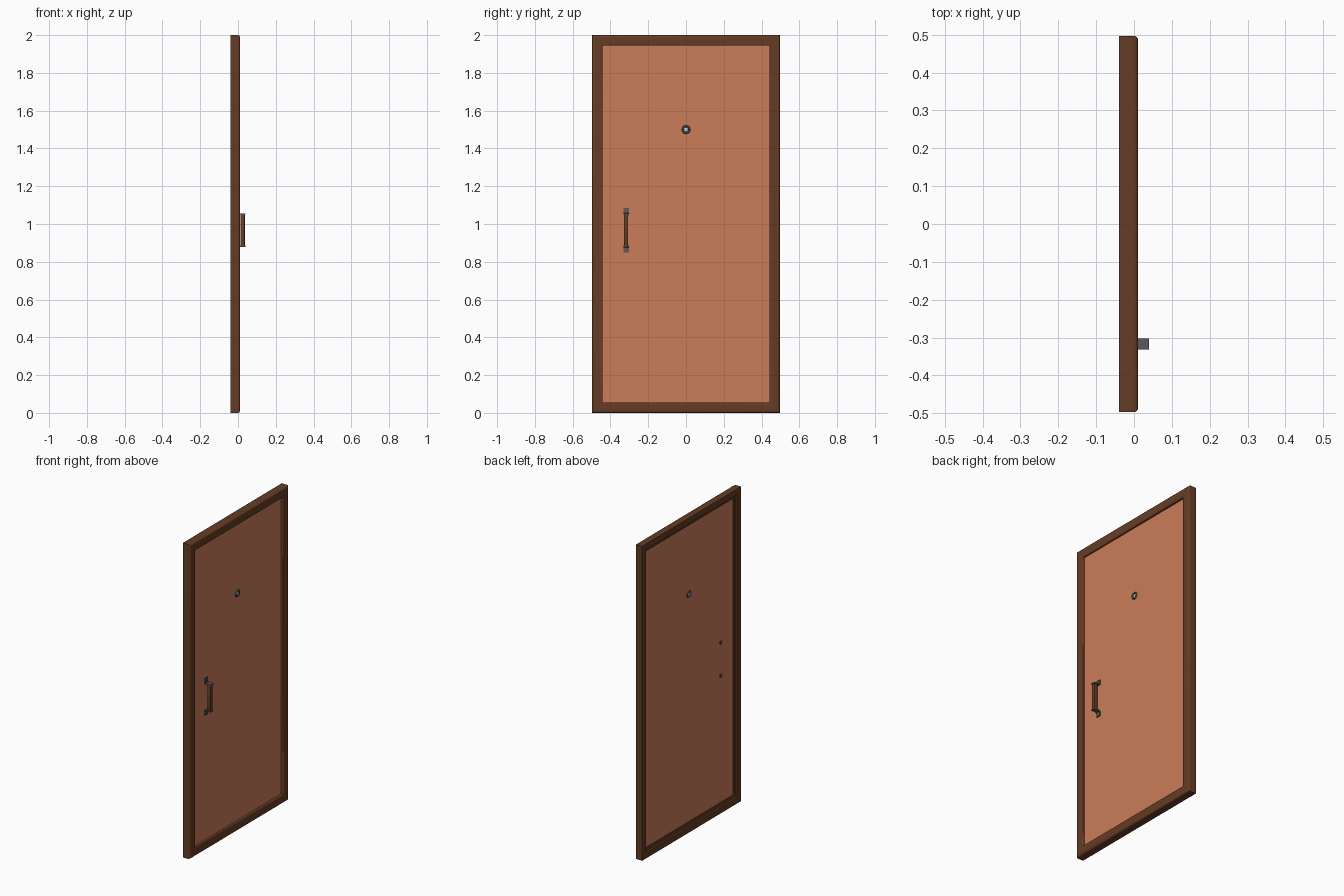
import bpy, bmesh, math
from mathutils import Matrix

if "Cube" in bpy.data.objects:
    bpy.data.objects.remove(bpy.data.objects["Cube"])


def mat(name, col):
    m = bpy.data.materials.new(name)
    m.diffuse_color = (*col, 1)
    m.use_nodes = True
    m.node_tree.nodes["Principled BSDF"].inputs["Base Color"].default_value = m.diffuse_color
    return m


WOOD = mat("dark_wood", (0.13, 0.045, 0.018))
PANEL = mat("panel_paint", (0.6, 0.2, 0.1))
METAL = mat("dark_metal", (0.1, 0.1, 0.1))
LENS = mat("lens_glass", (0.45, 0.62, 0.62))


def finish(name, bm, material, smooth=False):
    bmesh.ops.recalc_face_normals(bm, faces=bm.faces)
    me = bpy.data.meshes.new(name)
    bm.to_mesh(me)
    bm.free()
    ob = bpy.data.objects.new(name, me)
    bpy.context.collection.objects.link(ob)
    me.materials.append(material)
    if smooth:
        bpy.ops.object.select_all(action='DESELECT')
        bpy.context.view_layer.objects.active = ob
        ob.select_set(True)
        bpy.ops.object.shade_smooth_by_angle(angle=math.radians(40))
    return ob


def box(name, x, y, z, material, bevel=0):
    bm = bmesh.new()
    bmesh.ops.create_cube(bm, size=1)
    for v in bm.verts:
        v.co = [(r[0] + r[1]) / 2 + c * (r[1] - r[0]) for r, c in zip((x, y, z), v.co)]
    if bevel:
        bmesh.ops.bevel(bm, geom=bm.edges[:], offset=bevel, segments=2,
                        profile=0.5, affect='EDGES')
    return finish(name, bm, material, bool(bevel))


def lathe(name, profile, y, z, material, n=24):
    # profile of (radius, x) revolved about the x axis
    bm = bmesh.new()
    vs = [bm.verts.new((x, r, 0)) for r, x in profile]
    es = [bm.edges.new(p) for p in zip(vs, vs[1:])]
    bmesh.ops.spin(bm, geom=vs + es, cent=(0, 0, 0), axis=(1, 0, 0),
                   angle=2 * math.pi, steps=n)
    bmesh.ops.remove_doubles(bm, verts=bm.verts, dist=1e-5)
    bm.transform(Matrix.Translation((0, y, z)))
    return finish(name, bm, material, True)


# Mitred frame: (inset from outer edge, x) section carried round four corners
R = 0.012
section = [(0, -0.04)]
section += [(R - R * math.cos(a), 0.011 - R + R * math.sin(a))
            for a in (i * math.pi / 8 for i in range(5))]
section += [(0.050, 0.011), (0.054, 0.009), (0.056, 0.005), (0.056, -0.028),
            (0.036, -0.028), (0.036, -0.04)]
HW, H = 0.497, 2.0
bm = bmesh.new()
rings = []
for sy, sz in ((-1, -1), (1, -1), (1, 1), (-1, 1)):
    rings.append([bm.verts.new((x, sy * (HW - d), H / 2 + sz * (H / 2 - d)))
                  for d, x in section])
for i in range(4):
    a, b = rings[i], rings[(i + 1) % 4]
    for j in range(len(section)):
        k = (j + 1) % len(section)
        bm.faces.new((a[j], a[k], b[k], b[j]))
finish("door_frame", bm, WOOD, True)

# Door leaf set back in the frame
FRONT, BACK = -0.005, -0.021
box("door_panel", (BACK, FRONT), (-0.442, 0.442), (0.055, 1.945), PANEL)

# Pull handle: wooden grip held by two L-shaped brackets with through bolts
HY, HZ = -0.317, 0.967
box("handle_grip", (0.013, 0.036), (HY - 0.011, HY + 0.011),
    (HZ - 0.084, HZ + 0.084), WOOD, 0.003)
for s, tag in ((1, "upper"), (-1, "lower")):
    bm = bmesh.new()
    pts = [(FRONT - 0.002, 0.118), (0.001, 0.118), (0.001, 0.092), (0.004, 0.088),
           (0.040, 0.088), (0.040, 0.082), (0.001, 0.082), (FRONT - 0.002, 0.086)]
    f = bm.faces.new([bm.verts.new((x, HY - 0.014, HZ + s * z)) for x, z in pts])
    ext = bmesh.ops.extrude_face_region(bm, geom=[f])["geom"]
    for v in ext:
        if isinstance(v, bmesh.types.BMVert):
            v.co.y += 0.028
    finish(tag + "_handle_bracket", bm, METAL)
    lathe(tag + "_handle_bolt", [(0, BACK - 0.005), (0.009, BACK - 0.005),
          (0.011, BACK - 0.003), (0.011, 0.002), (0, 0.002)],
          HY, HZ + s * 0.105, METAL, 12)

# Peephole: ring through the door with a domed lens
lathe("peephole_ring", [(0.012, BACK - 0.004), (0.021, BACK - 0.004), (0.023, BACK),
      (0.023, FRONT + 0.003), (0.020, FRONT + 0.007), (0.014, FRONT + 0.007),
      (0.012, FRONT + 0.003), (0.012, BACK - 0.004)], 0, 1.5, METAL)
lathe("peephole_lens", [(0, BACK - 0.001), (0.0125, BACK - 0.001), (0.0125, FRONT + 0.001),
      (0.008, FRONT + 0.003), (0, FRONT + 0.004)], 0, 1.5, LENS)
